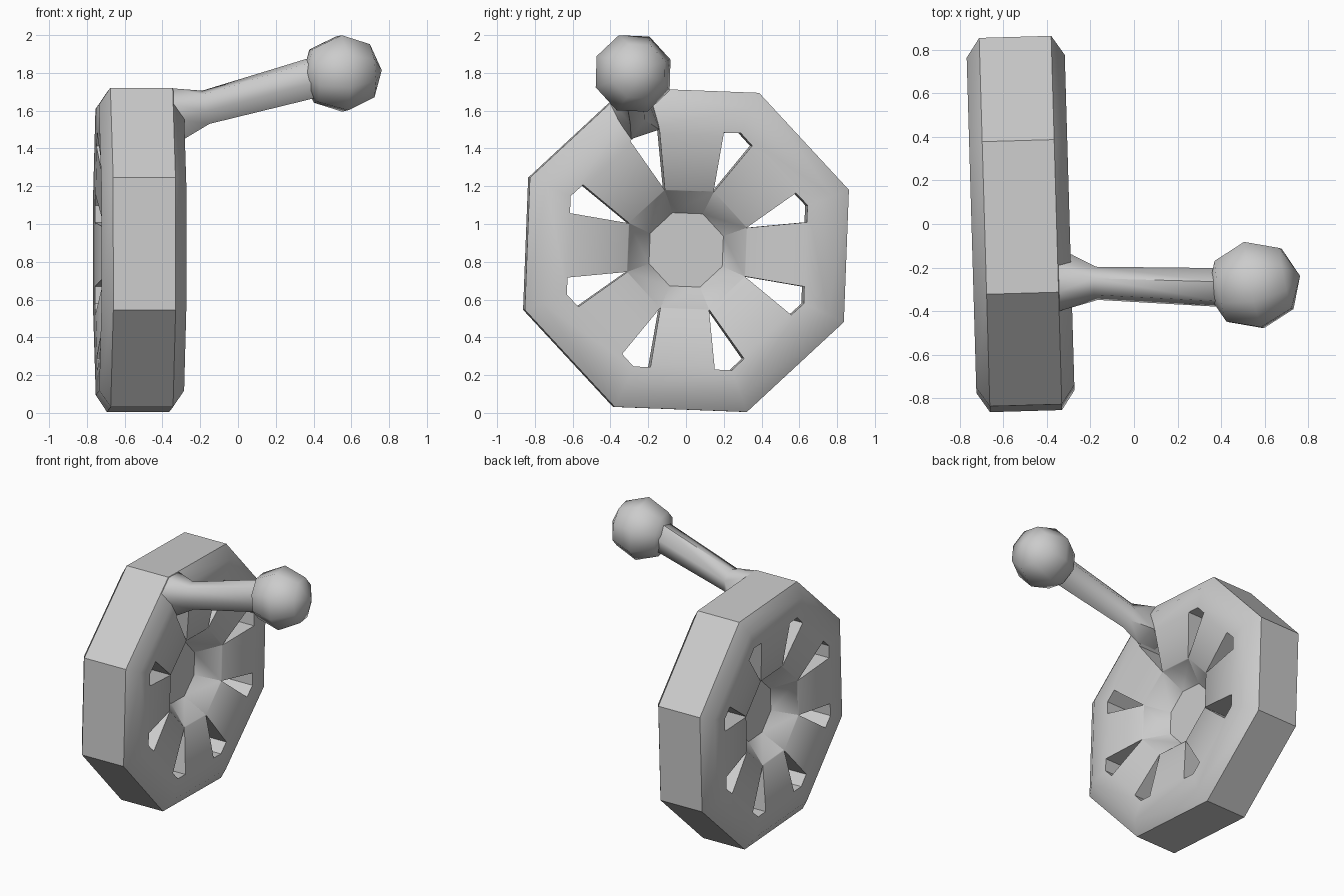
import bpy, bmesh
from math import sin, cos, radians, pi
from mathutils import Vector, Matrix

if "Cube" in bpy.data.objects:
    bpy.data.objects.remove(bpy.data.objects["Cube"])

CENTRE = Vector((-0.52, 0, 0.863))
YAW = radians(1.66)
START = 20.3   # angle of the first octagon corner


def mesh_object(name, rings):
    """Loft closed rings of points and cap both ends."""
    bm = bmesh.new()
    loops = [[bm.verts.new(p) for p in ring] for ring in rings]
    n = len(loops[0])
    for a, b in zip(loops, loops[1:]):
        for i in range(n):
            j = (i + 1) % n
            bm.faces.new((a[i], a[j], b[j], b[i]))
    bm.faces.new(loops[0][::-1])
    bm.faces.new(loops[-1])
    bmesh.ops.recalc_face_normals(bm, faces=bm.faces)
    me = bpy.data.meshes.new(name)
    bm.to_mesh(me)
    bm.free()
    ob = bpy.data.objects.new(name, me)
    bpy.context.collection.objects.link(ob)
    return ob


def smooth(ob, angle):
    bpy.ops.object.select_all(action='DESELECT')
    ob.select_set(True)
    bpy.context.view_layer.objects.active = ob
    bpy.ops.object.shade_smooth_by_angle(angle=radians(angle))


def polar(x, r, deg):
    return Vector((x, r * cos(radians(deg)), r * sin(radians(deg))))


# Wheel: octagonal chamfered disc, dished towards a recessed hub on both faces
half = [(0.21, 0.035), (0.34, 0.178), (0.66, 0.218), (0.82, 0.225), (0.915, 0.165)]
profile = half + [(r, -x) for r, x in reversed(half)]
wheel = mesh_object("wheel", [[polar(x, r, START + 45 * k) for k in range(8)]
                              for r, x in profile])
wheel.location = CENTRE
wheel.rotation_euler.z = YAW

# Wedge slots pointing at the hub corners
slot = [(0.336, 0), (0.65, -7.3), (0.68, 0), (0.65, 7.3)]
for k in range(8):
    a = START + 45 * k
    cutter = mesh_object("slot_cutter", [[polar(x, r, a + d) for r, d in slot]
                                         for x in (-0.4, 0.4)])
    cutter.location = CENTRE
    cutter.rotation_euler.z = YAW
    cutter.hide_render = True
    mod = wheel.modifiers.new("slot", 'BOOLEAN')
    mod.operation = 'DIFFERENCE'
    mod.solver = 'EXACT'
    mod.object = cutter
    bpy.context.view_layer.objects.active = wheel
    bpy.ops.object.modifier_apply(modifier=mod.name)
    bpy.data.objects.remove(cutter)
smooth(wheel, 44)

# Handle arm: six-sided, its flared root spreading from the slot to the rim
root = [(-0.285, -0.29, 1.45), (-0.285, -0.14, 1.50), (-0.345, -0.19, 1.712),
        (-0.345, -0.31, 1.718), (-0.345, -0.40, 1.635), (-0.29, -0.36, 1.55)]
rings = [[(-0.42, y, z) for x, y, z in root], root]
# x, y, z, half width, half height, lean
for x, y, z, w, h, lean in [(-0.17, -0.272, 1.618, 0.078, 0.092, -0.02),
                            (0.42, -0.292, 1.78, 0.092, 0.108, -0.03)]:
    ring = []
    for k in range(6):
        t = -pi / 2 - 0.3 + k * pi / 3
        ring.append((x + lean * sin(t), y + w * cos(t), z + h * sin(t)))
    rings.append(ring)
arm = mesh_object("handle_arm", rings)
smooth(arm, 61)

# Round low-poly grip
bm = bmesh.new()
bmesh.ops.create_uvsphere(bm, u_segments=8, v_segments=4, radius=0.216)
aim = Vector((1, 0.2, 0.08)).to_track_quat('Z', 'Y').to_matrix().to_4x4()
bm.transform(Matrix.Translation((0.55, -0.28, 1.797)) @ aim
             @ Matrix.Rotation(radians(20), 4, 'Z'))
me = bpy.data.meshes.new("handle_grip")
bm.to_mesh(me)
bm.free()
grip = bpy.data.objects.new("handle_grip", me)
bpy.context.collection.objects.link(grip)
smooth(grip, 60)
